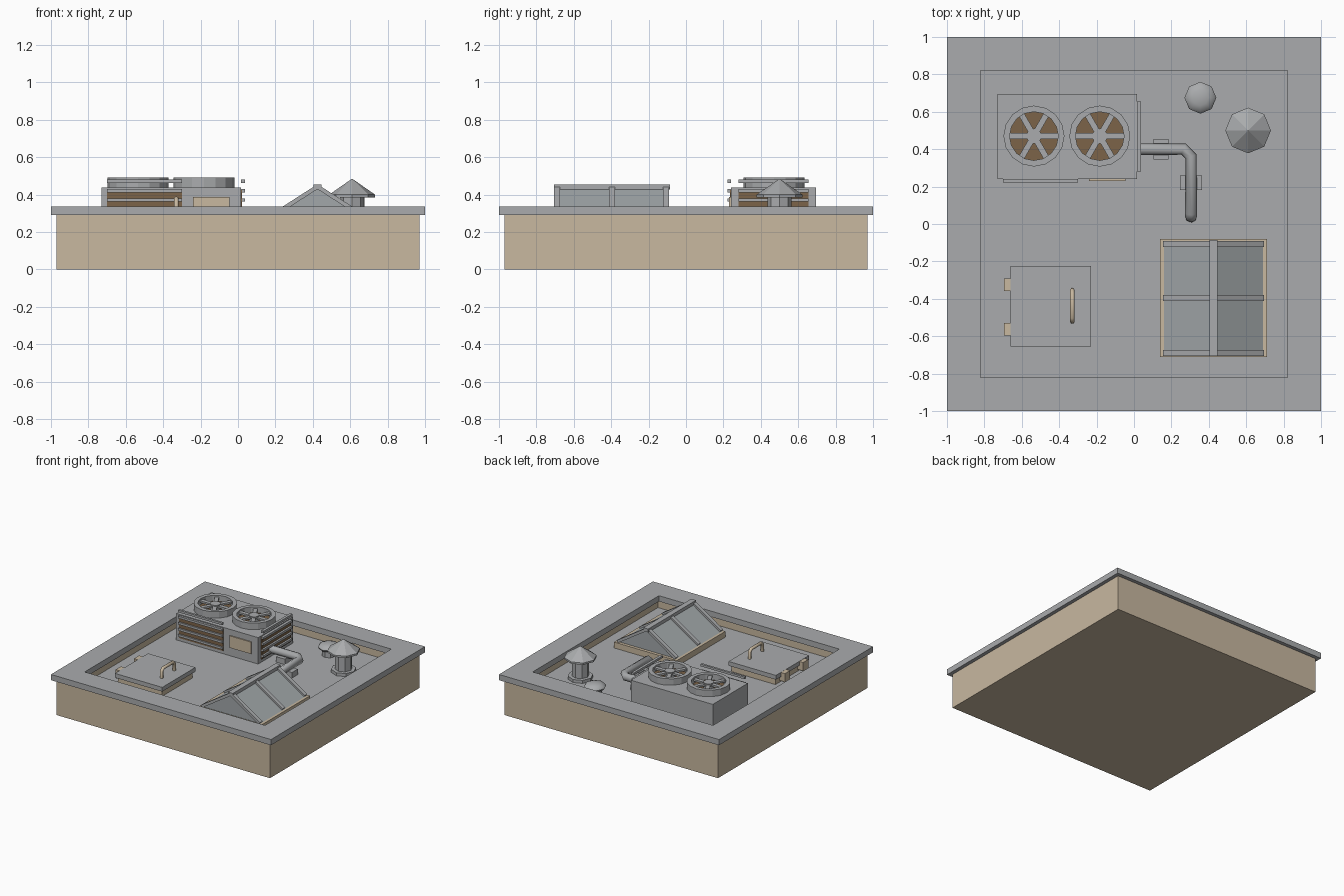
import bpy, bmesh, math
from mathutils import Matrix, Vector

cube = bpy.data.objects.get("Cube")
if cube:
    bpy.data.objects.remove(cube, do_unlink=True)


def material(name, rgb):
    m = bpy.data.materials.new(name)
    m.use_nodes = True
    m.diffuse_color = (*rgb, 1)
    m.node_tree.nodes["Principled BSDF"].inputs["Base Color"].default_value = (*rgb, 1)
    return m


GREY = material("metal grey", (0.40, 0.41, 0.42))
GLASS = material("skylight grey", (0.36, 0.39, 0.40))
TAN = material("stucco tan", (0.58, 0.48, 0.35))
BROWN = material("dark brown", (0.20, 0.125, 0.065))


def finish(name, bm, mat, smooth=False):
    bmesh.ops.recalc_face_normals(bm, faces=bm.faces)
    me = bpy.data.meshes.new(name)
    bm.to_mesh(me)
    bm.free()
    me.materials.append(mat)
    ob = bpy.data.objects.new(name, me)
    bpy.context.collection.objects.link(ob)
    if smooth:
        bpy.ops.object.select_all(action='DESELECT')
        ob.select_set(True)
        bpy.context.view_layer.objects.active = ob
        bpy.ops.object.shade_smooth_by_angle(angle=math.radians(50))
    return ob


def box(name, xs, ys, zs, mat):
    bm = bmesh.new()
    bmesh.ops.create_cube(bm, size=1)
    for v in bm.verts:
        v.co = [r[0] if c < 0 else r[1] for c, r in zip(v.co, (xs, ys, zs))]
    return finish(name, bm, mat)


def beam(name, a, b, width, depth, mat):
    """Bar from a to b, with its width kept level."""
    a, b = Vector(a), Vector(b)
    along = (b - a).normalized()
    side = along.cross(Vector((0, 0, 1))).normalized()
    up = side.cross(along)
    frame = Matrix((along * (b - a).length, side * width, up * depth)).transposed()
    bm = bmesh.new()
    bmesh.ops.create_cube(bm, size=1)
    for v in bm.verts:
        v.co = frame @ v.co + (a + b) / 2
    return finish(name, bm, mat)


def lathe(name, profile, centre, sides, mat, closed=False, smooth=False):
    """Spin (radius, height) points about a vertical axis."""
    bm = bmesh.new()
    vs = [bm.verts.new((r, 0, z)) for r, z in profile]
    pairs = list(zip(vs, vs[1:])) + ([(vs[-1], vs[0])] if closed else [])
    es = [bm.edges.new(p) for p in pairs]
    bmesh.ops.spin(bm, geom=vs + es, cent=(0, 0, 0), axis=(0, 0, 1),
                   angle=math.tau, steps=sides)
    bmesh.ops.remove_doubles(bm, verts=bm.verts, dist=0.0005)
    bmesh.ops.translate(bm, verts=bm.verts, vec=(*centre, 0))
    return finish(name, bm, mat, smooth)


def tube(name, points, radius, mat):
    cu = bpy.data.curves.new(name, 'CURVE')
    cu.dimensions = '3D'
    cu.bevel_depth = radius
    cu.bevel_resolution = 2
    cu.use_fill_caps = True
    sp = cu.splines.new('POLY')
    sp.points.add(len(points) - 1)
    for p, co in zip(sp.points, points):
        p.co = (*co, 1)
    cu.materials.append(mat)
    ob = bpy.data.objects.new(name, cu)
    bpy.context.collection.objects.link(ob)
    return ob


def square_ring(name, outer, inner, z0, z1, mat):
    bm = bmesh.new()
    loops = []
    for r, z in ((outer, z0), (outer, z1), (inner, z1), (inner, z0)):
        loops.append([bm.verts.new((r * sx, r * sy, z))
                      for sx, sy in ((-1, -1), (1, -1), (1, 1), (-1, 1))])
    for a, b in zip(loops, loops[1:] + loops[:1]):
        for i in range(4):
            j = (i + 1) % 4
            bm.faces.new((a[i], a[j], b[j], b[i]))
    return finish(name, bm, mat)


# Building block, parapet and roof deck
DECK = 0.22
box("building_base", (-0.97, 0.97), (-0.97, 0.97), (0, 0.20), TAN)
square_ring("parapet_wall", 0.97, 0.85, 0.20, 0.30, TAN)
square_ring("parapet_coping", 1.0, 0.82, 0.29, 0.337, GREY)
box("roof_deck", (-0.85, 0.85), (-0.85, 0.85), (0.195, DECK), GREY)

# Air conditioning unit with louvres on the front and right
box("cooling_unit", (-0.73, 0.015), (0.24, 0.695), (DECK, 0.437), GREY)
box("front_vent", (-0.70, -0.30), (0.234, 0.242), (0.245, 0.425), BROWN)
box("side_vent", (0.013, 0.021), (0.28, 0.655), (0.245, 0.425), BROWN)
for i in range(5):
    z = 0.262 + 0.05 * i
    box("front_louvre", (-0.70, -0.30), (0.222, 0.24), (z, z + 0.018), GREY)
    box("side_louvre", (0.015, 0.037), (0.28, 0.655), (z, z + 0.018), GREY)
box("access_panel", (-0.24, -0.045), (0.231, 0.242), (0.29, 0.388), TAN)

# Fans
for fx in (-0.535, -0.183):
    c = (fx, 0.47)
    lathe("fan_ring", [(0.163, 0.435), (0.163, 0.49), (0.13, 0.49), (0.13, 0.435)],
          c, 16, GREY, closed=True)
    lathe("fan_well", [(0, 0.442), (0.135, 0.442)], c, 16, BROWN)
    lathe("fan_hub", [(0, 0.485), (0.04, 0.485), (0.04, 0.442)], c, 12, GREY)
    for k in range(3):
        d = Vector((math.cos(k * math.pi / 3), math.sin(k * math.pi / 3), 0)) * 0.135
        mid = Vector((*c, 0.47))
        beam("fan_blade", mid - d, mid + d, 0.032, 0.015, GREY)

# Pipe and its supports
tube("pipe", [(0, 0.40, 0.285), (0.265, 0.40, 0.285), (0.305, 0.36, 0.285),
              (0.305, 0.06, 0.285), (0.305, 0.04, 0.265), (0.305, 0.04, DECK - 0.01)],
     0.032, GREY)
box("pipe_support", (0.105, 0.185), (0.345, 0.455), (DECK, 0.265), GREY)
box("pipe_support", (0.247, 0.363), (0.183, 0.258), (DECK, 0.265), GREY)

# Roof vents
lathe("dome_vent_neck", [(0.055, DECK), (0.055, 0.285)], (0.355, 0.675), 8, GREY)
dome = [(0.085 * math.sin(math.pi * i / 6), 0.29 - 0.033 * math.cos(math.pi * i / 6))
        for i in range(7)]
lathe("dome_vent_cap", dome, (0.355, 0.675), 8, GREY, smooth=True)
VENT = (0.61, 0.50)
lathe("chimney_flange", [(0.095, DECK), (0.095, 0.245), (0, 0.245)], VENT, 8, GREY)
lathe("chimney_stem", [(0.065, DECK), (0.065, 0.39)], VENT, 8, GREY)
lathe("chimney_cap", [(0, 0.385), (0.122, 0.385), (0.122, 0.4), (0, 0.485)], VENT, 8, GREY)

# Access hatch
box("hatch_curb", (-0.645, -0.245), (-0.635, -0.24), (DECK, 0.275), TAN)
box("hatch_lid", (-0.66, -0.23), (-0.655, -0.225), (0.27, 0.305), GREY)
for y in (-0.325, -0.562):
    box("hatch_hinge", (-0.695, -0.645), (y - 0.034, y + 0.034), (0.235, 0.304), TAN)
tube("hatch_handle", [(-0.33, -0.52, 0.30), (-0.33, -0.52, 0.36), (-0.33, -0.50, 0.378),
                      (-0.33, -0.375, 0.378), (-0.33, -0.355, 0.36), (-0.33, -0.355, 0.30)],
     0.013, TAN)

# Ridged skylight
RX, EAVE, RIDGE = 0.425, 0.268, 0.437
box("skylight_curb", (0.14, 0.71), (-0.71, -0.08), (DECK, EAVE), TAN)
bm = bmesh.new()
front = bm.faces.new([bm.verts.new(p) for p in (
    (0.16, -0.695, EAVE), (0.69, -0.695, EAVE), (RX, -0.695, RIDGE))])
ext = bmesh.ops.extrude_face_region(bm, geom=[front], use_keep_orig=True)
bmesh.ops.translate(bm, vec=(0, 0.59, 0),
                    verts=[v for v in ext["geom"] if isinstance(v, bmesh.types.BMVert)])
finish("skylight_glazing", bm, GLASS)
for y in (-0.69, -0.395, -0.108):
    for s in (-1, 1):
        beam("skylight_rafter", (RX + s * 0.263, y, EAVE + 0.005),
             (RX, y, RIDGE + 0.005), 0.032, 0.022, GREY)
box("skylight_ridge", (RX - 0.022, RX + 0.022), (-0.705, -0.085), (0.428, 0.455), GREY)
